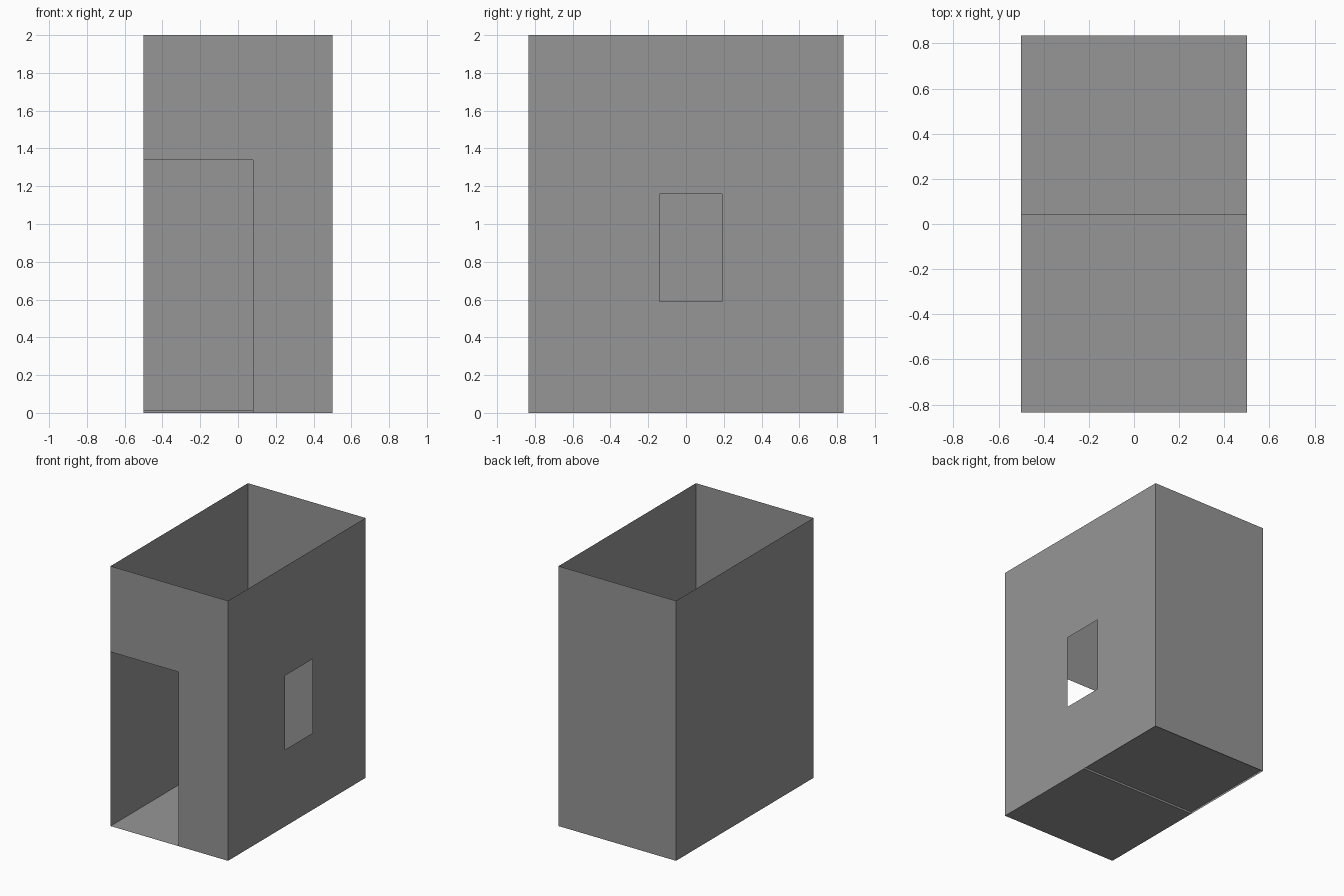
import bpy
import bmesh
from mathutils import Vector

cube = bpy.data.objects.get("Cube")
if cube:
    bpy.data.objects.remove(cube, do_unlink=True)

W, D, H = 0.5, 0.835, 2.0      # half width, half depth, height
STEP_Y, STEP_Z = 0.04, 0.015   # where the floor steps up, and by how much

grey = bpy.data.materials.new("plain grey")
grey.use_nodes = True
colour = (0.305, 0.305, 0.305, 1)
grey.diffuse_color = colour
grey.node_tree.nodes["Principled BSDF"].inputs["Base Color"].default_value = colour


def panel(name, place, us, vs, opening=None, outward=(0, 0, 1)):
    """Thin sheet over the cut lines us and vs, leaving out one cell."""
    bm = bmesh.new()
    for i in range(len(us) - 1):
        for j in range(len(vs) - 1):
            if (i, j) == opening:
                continue
            corners = [(us[i], vs[j]), (us[i + 1], vs[j]),
                       (us[i + 1], vs[j + 1]), (us[i], vs[j + 1])]
            bm.faces.new([bm.verts.new(place(u, v)) for u, v in corners])
    bmesh.ops.remove_doubles(bm, verts=bm.verts, dist=0.0001)
    # Turn every face to the outside
    bm.normal_update()
    for face in bm.faces:
        if face.normal.dot(Vector(outward)) < 0:
            face.normal_flip()
    # Merge the coplanar cells where possible
    bmesh.ops.dissolve_limit(bm, angle_limit=0.01, verts=bm.verts, edges=bm.edges)
    mesh = bpy.data.meshes.new(name)
    bm.to_mesh(mesh)
    bm.free()
    mesh.materials.append(grey)
    obj = bpy.data.objects.new(name, mesh)
    bpy.context.collection.objects.link(obj)
    return obj


# Front wall with a doorway reaching one corner
panel("front_wall", lambda x, z: (x, -D, z), [-W, 0.08, W], [0, 1.34, H],
      opening=(0, 0), outward=(0, -1, 0))

# Plain back wall
panel("back_wall", lambda x, z: (x, D, z), [-W, W], [0, H], outward=(0, 1, 0))

# Side walls, one with a window
panel("window_wall", lambda y, z: (W, y, z), [-D, -0.14, 0.19, D],
      [0, 0.59, 1.16, H], opening=(1, 1), outward=(1, 0, 0))
panel("plain_side_wall", lambda y, z: (-W, y, z), [-D, D], [0, H],
      outward=(-1, 0, 0))

# Floor in two levels with a low riser between them
panel("front_floor", lambda x, y: (x, y, 0), [-W, W], [-D, STEP_Y])
panel("back_floor", lambda x, y: (x, y, STEP_Z), [-W, W], [STEP_Y, D])
panel("floor_riser", lambda x, z: (x, STEP_Y, z), [-W, W], [0, STEP_Z],
      outward=(0, -1, 0))
